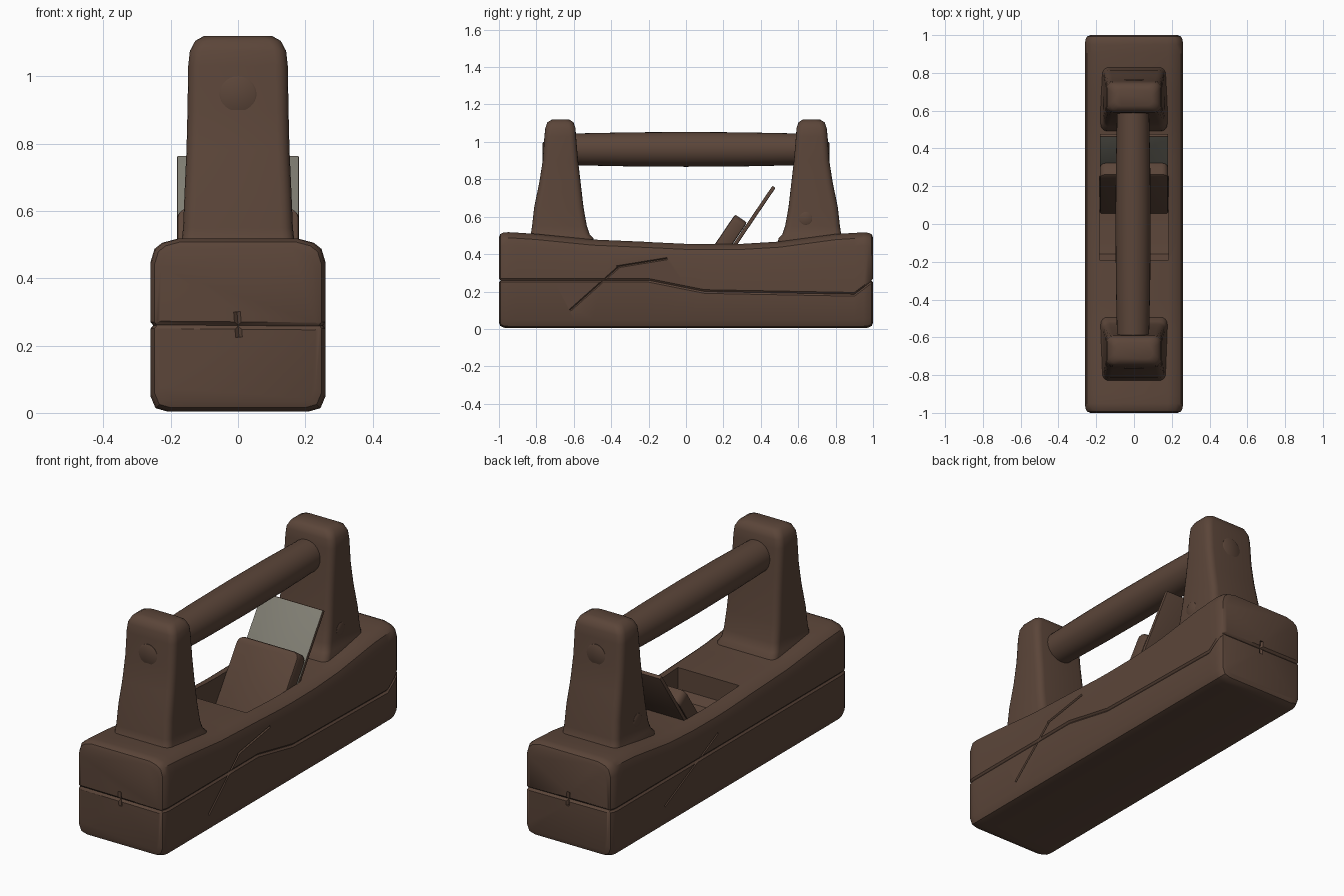
import bpy, bmesh, math
from mathutils import Vector

if "Cube" in bpy.data.objects:
    bpy.data.objects.remove(bpy.data.objects["Cube"])


def material(name, rgb):
    m = bpy.data.materials.new(name)
    m.diffuse_color = (*rgb, 1)
    m.use_nodes = True
    m.node_tree.nodes["Principled BSDF"].inputs["Base Color"].default_value = m.diffuse_color
    return m


WOOD = material("dark_brown_wood", (0.105, 0.060, 0.041))
STEEL = material("grey_steel", (0.215, 0.207, 0.170))


def loft(name, rings, mat=WOOD):
    """Skin a list of equal-length rings and cap both ends."""
    bm = bmesh.new()
    vs = [[bm.verts.new(p) for p in r] for r in rings]
    n = len(rings[0])
    for a, b in zip(vs, vs[1:]):
        for i in range(n):
            j = (i + 1) % n
            bm.faces.new((a[i], a[j], b[j], b[i]))
    bm.faces.new(vs[0])
    bm.faces.new(vs[-1])
    bmesh.ops.recalc_face_normals(bm, faces=bm.faces)
    me = bpy.data.meshes.new(name)
    bm.to_mesh(me)
    bm.free()
    ob = bpy.data.objects.new(name, me)
    bpy.context.collection.objects.link(ob)
    if mat:
        me.materials.append(mat)
    return ob


def finish(ob, angle=35):
    """Apply modifiers and shade smoothly, keeping sharp edges."""
    bpy.ops.object.select_all(action='DESELECT')
    ob.select_set(True)
    bpy.context.view_layer.objects.active = ob
    bpy.ops.object.convert(target='MESH')
    bpy.ops.object.shade_smooth_by_angle(angle=math.radians(angle))


def bevel(ob, width, segments=3):
    m = ob.modifiers.new("bevel", 'BEVEL')
    m.width, m.segments, m.limit_method = width, segments, 'ANGLE'


def prism(name, profile, hw, mat=WOOD):
    """Extrude a (y, z) profile across x."""
    return loft(name, [[(x, y, z) for y, z in profile] for x in (-hw, hw)], mat)


def interp(x, pts):
    for (x0, v0), (x1, v1) in zip(pts, pts[1:]):
        if x <= x1:
            return v0 + (v1 - v0) * (x - x0) / (x1 - x0)
    return pts[-1][1]


# Body: cross-sections along y, crowned top, seam groove on both sides
TOP = [(-1, .52), (-.82, .51), (-.5, .478), (-.2, .465), (.05, .453),
       (.3, .455), (.5, .467), (.82, .51), (1, .518)]


def section(y, inset):
    t = interp(y, TOP)

    def half(seam):
        return [(.21, .004), (.245, .014), (.26, .05), (.26, seam - .01),
                (.252, seam), (.26, seam + .01), (.26, t - .07),
                (.248, t - .03), (.225, t - .012), (.18, t)]
    right = half(interp(y, [(-1, .26), (-.2, .26), (.1, .2), (.9, .185), (1, .26)]))
    left = [(-x, z) for x, z in reversed(half(.26))]
    k = 1 - inset / .26
    return [(x * k, y, .26 + (z - .26) * k) for x, z in right + left]


stations = [(-1, .03), (-.993, .012), (-.975, .003), (-.95, 0)]
stations += [(-.9 + .1 * i, 0) for i in range(19)]
stations += [(-y, i) for y, i in reversed(stations[:4])]
body = loft("body", [section(y, i) for y, i in stations])


def groove(a, b, r):
    """Thin diamond-section cutter from a to b."""
    a, b = Vector(a), Vector(b)
    d = (b - a).normalized()
    u = d.cross(Vector((0, 0, 1)) if abs(d.z) < .9 else Vector((1, 0, 0))).normalized() * r
    v = d.cross(u)
    return loft("groove_cutter", [[p + u, p + v, p - u, p - v] for p in (a, b)], None)


# Open trough with a sloping bed for the blade
cutters = [prism("trough_cutter", [(-.19, .65), (-.19, .35), (-.16, .31), (-.1, .3),
                                   (.145, .3), (.39, .65)], .182, None)]
# Splits in the end grain and along the sides
for s in (-1, 1):
    cutters += [groove((-.3, s, .262), (.3, s, .257), .011),
                groove((.003, s, .225), (-.003, s, .30), .010)]
cutters += [groove((.26, -.62, .10), (.26, -.36, .331), .006),
            groove((.26, -.37, .332), (.26, -.10, .376), .006),
            groove((-.26, .55, .12), (-.26, .1, .34), .005)]
for c in cutters:
    m = body.modifiers.new("cut", 'BOOLEAN')
    m.object, m.operation, m.solver = c, 'DIFFERENCE', 'EXACT'
finish(body)
for c in cutters:
    bpy.data.objects.remove(c, do_unlink=True)


# Two tapered posts with flared feet and rounded tops
def rounded_rect(z, y0, y1, hw, r):
    pts = []
    for k, (cx, cy) in enumerate([(hw - r, y1 - r), (r - hw, y1 - r),
                                  (r - hw, y0 + r), (hw - r, y0 + r)]):
        for i in range(5):
            a = math.radians(90 * k + 22.5 * i)
            pts.append((cx + r * math.cos(a), cy + r * math.sin(a), z))
    return pts


POST = [(.40, -.86, -.48, .178), (.485, -.845, -.495, .176), (.505, -.83, -.515, .168),
        (.55, -.823, -.53, .163), (.65, -.812, -.548, .159), (.78, -.785, -.563, .153),
        (.9, -.766, -.577, .15), (1.03, -.757, -.588, .148), (1.075, -.752, -.591, .143),
        (1.105, -.741, -.602, .127), (1.12, -.715, -.625, .10)]
for name, s in (("front_post", 1), ("back_post", -1)):
    rings = [[(x, y * s, z) for x, y, z in rounded_rect(z, y0, y1, hw, .035)]
             for z, y0, y1, hw in POST]
    finish(loft(name, rings), 50)


def rod(name, stations, centre, axis):
    """Round bar from (distance, radius) stations along the x or y axis."""
    rings = []
    for d, r in stations:
        ring = []
        for i in range(32):
            a = 2 * math.pi * i / 32
            u, w = r * math.cos(a), r * math.sin(a)
            p = (u, d, w) if axis == 'y' else (d, u, w)
            ring.append(Vector(centre) + Vector(p))
        rings.append(ring)
    finish(loft(name, rings))


# Carrying bar, its tenon ends and the side pegs
rod("handle", [(-.65, .083), (-.55, .086), (-.3, .091), (0, .093), (.3, .091),
               (.55, .086), (.65, .083)], (-.005, 0, .96), 'y')
for s in (-1, 1):
    rod("tenon_end", [(s * .7, .055), (s * .763, .055), (s * .766, .05)], (0, 0, .945), 'y')
    rod("side_peg", [(s * .1, .035), (s * .162, .035), (s * .165, .03)], (0, .64, .59), 'x')

# Blade and wedge lean back together along direction D
D, N = Vector((.56, .828)), Vector((.828, -.56))


def slab(name, top, length, thick):
    a = Vector(top)
    p = [a, a + N * thick, a + N * thick - D * length, a - D * length]
    return prism(name, [tuple(q) for q in p], .181)


wedge = slab("wedge", (.262, .612), .375, .078)
# round the two upper corners of the wedge, then soften all edges
bm = bmesh.new()
bm.from_mesh(wedge.data)
corner = [e for e in bm.edges if min(v.co.z for v in e.verts) > .55
          and abs(e.verts[0].co.x - e.verts[1].co.x) < 1e-4]
bmesh.ops.bevel(bm, geom=corner, offset=.035, segments=4, profile=.5, affect='EDGES')
bm.to_mesh(wedge.data)
bm.free()
bevel(wedge, .01, 2)
finish(wedge)

blade = slab("blade", (.462, .765), .56, .02)
bevel(blade, .004, 2)
finish(blade)
# only the polished front face of the blade is bare steel
blade.data.materials.append(STEEL)
for f in blade.data.polygons:
    if f.normal.y < -.6:
        f.material_index = 1
